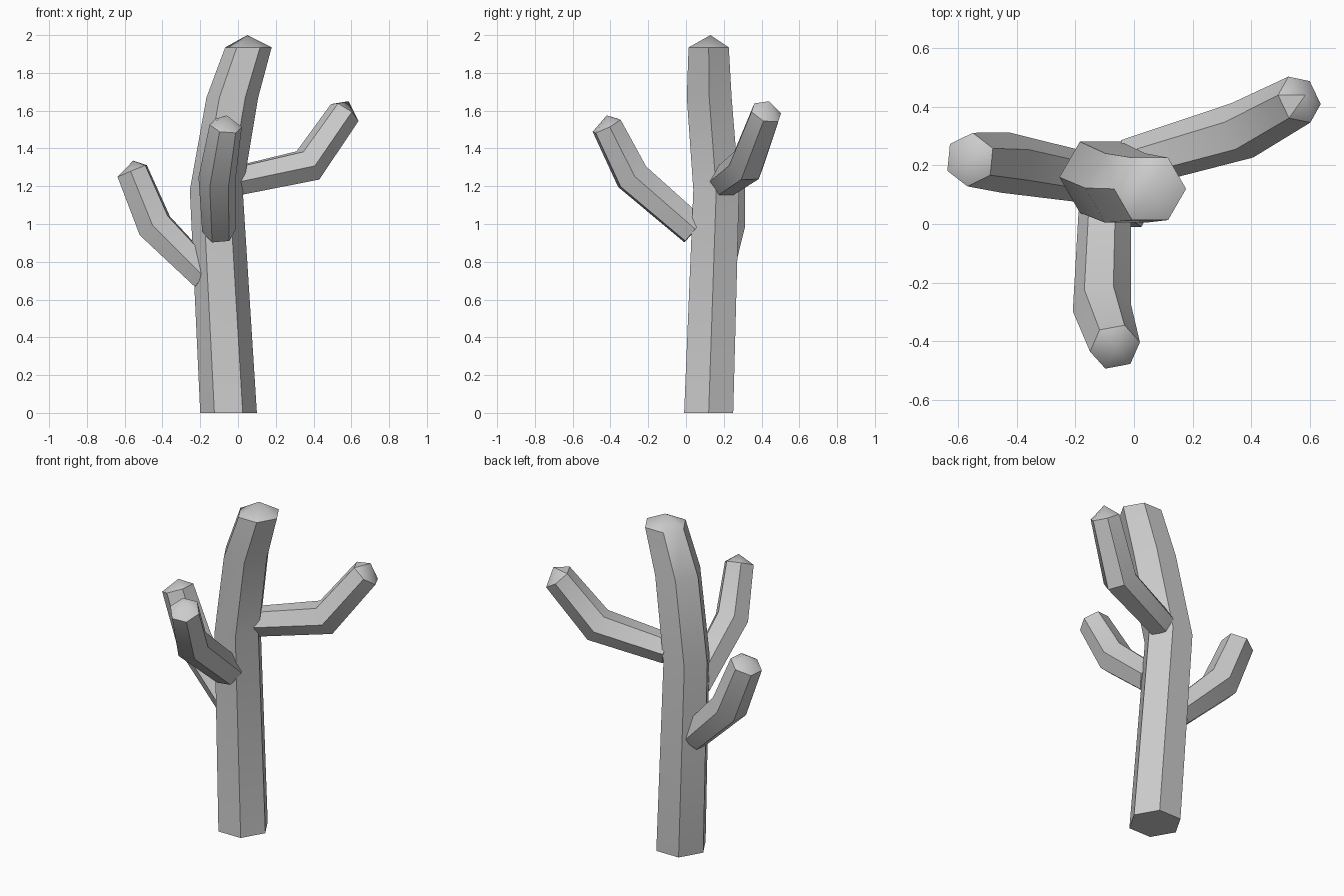
import bpy, bmesh, math
from mathutils import Vector

if "Cube" in bpy.data.objects:
    bpy.data.objects.remove(bpy.data.objects["Cube"])


def limb(name, path, radii, apex, side, phase=0.0, level=False):
    """Six-sided tube along a path, flat at the start, with a pointed cap."""
    pts = [Vector(p) for p in path]
    side = Vector(side).normalized()
    bm = bmesh.new()
    rings = []
    for i, (p, r) in enumerate(zip(pts, radii)):
        n = Vector((0, 0, 0))
        if i > 0:
            n += (p - pts[i - 1]).normalized()
        if i < len(pts) - 1:
            n += (pts[i + 1] - p).normalized()
        if level:
            n = Vector((0, 0, 1))
        s = (side - n * side.dot(n) / n.length_squared).normalized()
        u = n.normalized().cross(s)
        angles = [phase + k * math.tau / 6 for k in range(6)]
        rings.append([bm.verts.new(p + r * (math.cos(a) * s + math.sin(a) * u)) for a in angles])
    tip = bm.verts.new(apex)
    bm.faces.new(rings[0][::-1])
    for k in range(6):
        j = (k + 1) % 6
        for a, b in zip(rings, rings[1:]):
            bm.faces.new((a[k], a[j], b[j], b[k]))
        bm.faces.new((rings[-1][k], rings[-1][j], tip))
    bmesh.ops.recalc_face_normals(bm, faces=bm.faces[:])
    mesh = bpy.data.meshes.new(name)
    bm.to_mesh(mesh)
    bm.free()
    obj = bpy.data.objects.new(name, mesh)
    bpy.context.collection.objects.link(obj)
    bpy.ops.object.select_all(action='DESELECT')
    obj.select_set(True)
    bpy.context.view_layer.objects.active = obj
    bpy.ops.object.shade_smooth_by_angle(angle=math.radians(40))
    return obj


# Main stem, bending left and then right
limb("trunk",
     [(-0.05, 0.12, 0), (-0.115, 0.16, 1.18), (-0.03, 0.123, 1.67), (0.055, 0.12, 1.935)],
     [0.15, 0.14, 0.137, 0.123], (0.05, 0.13, 2.0), (0, 1, 0), math.pi / 6, True)

# Three side branches, each with one elbow
limb("left_branch",
     [(-0.17, 0.16, 0.72), (-0.44, 0.21, 0.99), (-0.56, 0.22, 1.28)],
     [0.087, 0.104, 0.092], (-0.555, 0.22, 1.335), (0.1, 1, 0))
limb("front_branch",
     [(-0.10, 0.045, 0.965), (-0.11, -0.285, 1.25), (-0.065, -0.42, 1.52)],
     [0.09, 0.1, 0.087], (-0.06, -0.42, 1.575), (1, 0.15, 0))
limb("right_branch",
     [(-0.02, 0.205, 1.225), (0.37, 0.32, 1.31), (0.565, 0.425, 1.59)],
     [0.085, 0.1, 0.087], (0.585, 0.44, 1.65), (-0.4, 0.9, 0))
